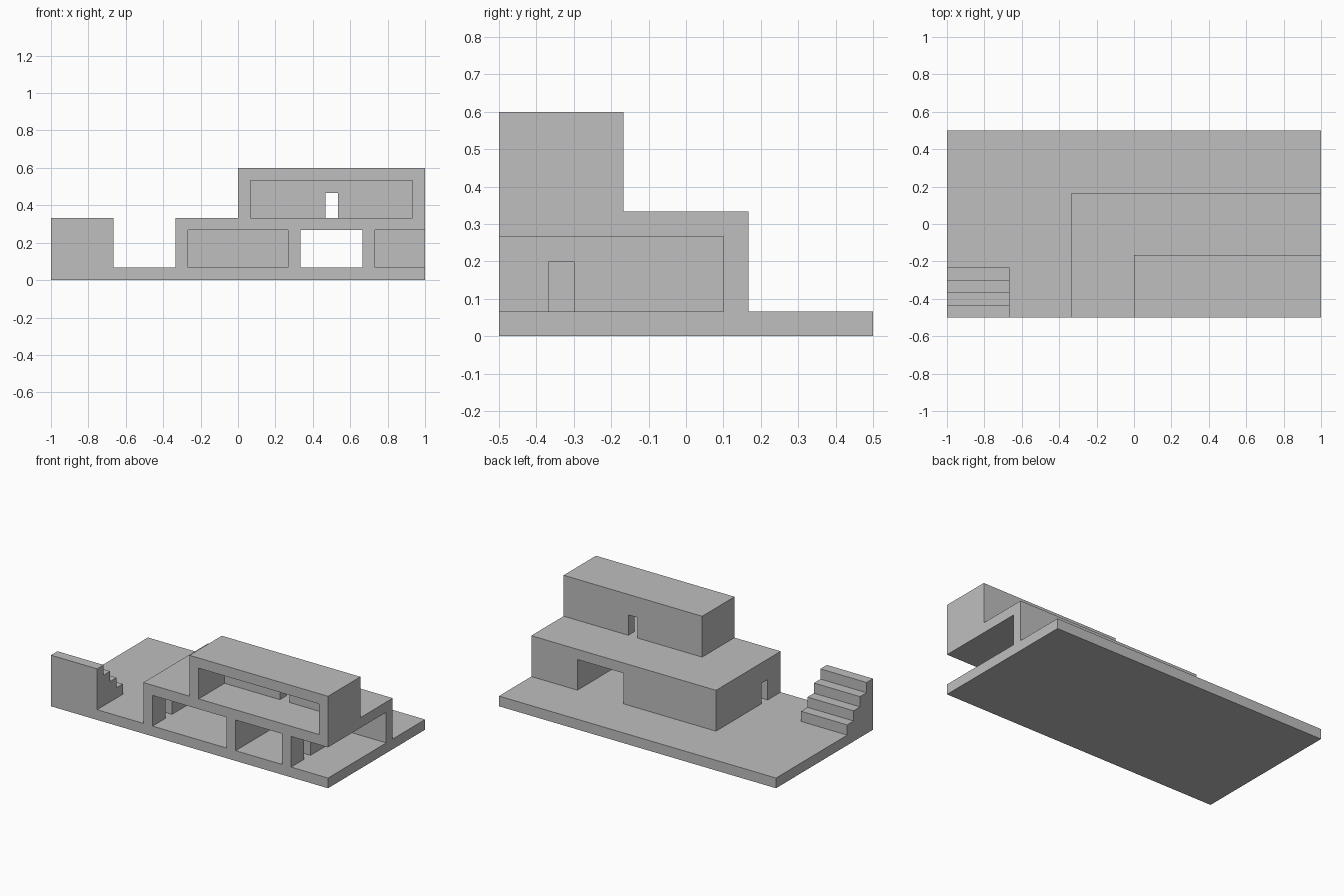
import bpy
import bmesh
from mathutils import Vector

cube = bpy.data.objects.get("Cube")
if cube:
    bpy.data.objects.remove(cube, do_unlink=True)

U = 1 / 15      # one building module
FRONT = -7.5    # front edge of the plot, in modules

# One plain grey for the whole building
grey = bpy.data.materials.new("plain_grey")
grey.use_nodes = True
colour = (0.52, 0.52, 0.52, 1)
grey.diffuse_color = colour
grey.node_tree.nodes["Principled BSDF"].inputs["Base Color"].default_value = colour


def finish(name, bm):
    """Turn a bmesh measured in modules into a grey object."""
    bmesh.ops.scale(bm, vec=Vector((U, U, U)), verts=bm.verts)
    bmesh.ops.recalc_face_normals(bm, faces=bm.faces)
    mesh = bpy.data.meshes.new(name)
    bm.to_mesh(mesh)
    bm.free()
    mesh.materials.append(grey)
    obj = bpy.data.objects.new(name, mesh)
    bpy.context.collection.objects.link(obj)
    return obj


def box(name, xs, ys, zs):
    """Box spanning the given ranges."""
    bm = bmesh.new()
    bmesh.ops.create_cube(bm, size=1)
    for v in bm.verts:
        v.co = [r[0] if c < 0 else r[1] for c, r in zip(v.co, (xs, ys, zs))]
    return finish(name, bm)


def carve(obj, *spans):
    """Cut box-shaped rooms and doorways out of a block."""
    for span in spans:
        cutter = box("cutter", *span)
        cutter.hide_render = True
        mod = obj.modifiers.new("opening", "BOOLEAN")
        mod.operation = "DIFFERENCE"
        mod.solver = "EXACT"
        mod.object = cutter
        bpy.context.view_layer.objects.active = obj
        bpy.ops.object.modifier_apply(modifier=mod.name)
        bpy.data.objects.remove(cutter, do_unlink=True)


# Ground slab
box("base_slab", (-15, 15), (FRONT, 7.5), (0, 1))

# Lower storey: closed room, through passage, open corner room, side doorways
lower = box("lower_storey", (-5, 15), (FRONT, 2.5), (1, 5))
door_y = (-5.5, -4.5)
carve(lower,
      ((-4, 4), (-9, 1.5), (0, 4)),
      ((5, 10), (-9, 4), (0, 4)),
      ((11, 17), (-9, 1.5), (0, 4)),
      ((-6, -3), door_y, (0, 3)),
      ((9, 12), door_y, (0, 3)))

# Upper storey: one long room open to the front, with a back doorway
upper = box("upper_storey", (0, 15), (FRONT, -2.5), (5, 9))
carve(upper,
      ((1, 14), (-9, -3.5), (4, 8)),
      ((7, 8), (-5, -1), (4, 7)))

# Solid stair block, stepping down towards the back
steps = 4
profile = [(FRONT, 1)]
for i in range(steps):
    height = 1 + steps - i
    profile += [(FRONT + i, height), (FRONT + i + 1, height)]
profile.append((FRONT + steps, 1))

bm = bmesh.new()
side = bm.faces.new([bm.verts.new((-15, y, z)) for y, z in profile])
grown = bmesh.ops.extrude_face_region(bm, geom=[side])["geom"]
bmesh.ops.translate(bm, vec=(5, 0, 0),
                    verts=[g for g in grown if isinstance(g, bmesh.types.BMVert)])
# Keep the starting side so the block stays closed
if not side.is_valid or not any(f.calc_center_median().x < -14.9 for f in bm.faces):
    bmesh.ops.holes_fill(bm, edges=bm.edges)
finish("stairs", bm)
